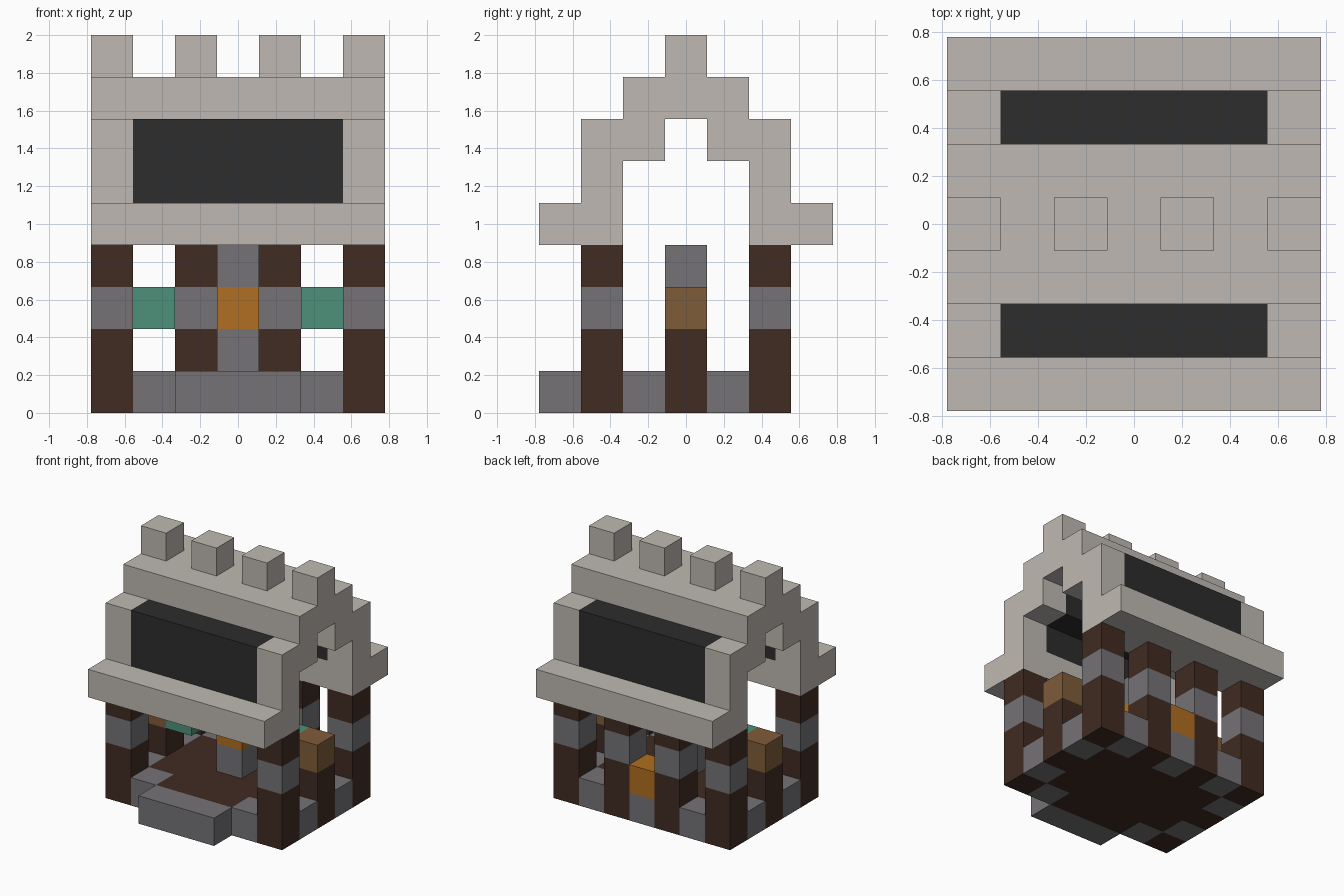
import bpy
import bmesh
from mathutils import Vector

if "Cube" in bpy.data.objects:
    bpy.data.objects.remove(bpy.data.objects["Cube"], do_unlink=True)

U = 2 / 9  # edge of one building block


def material(name, rgb):
    m = bpy.data.materials.new(name)
    m.use_nodes = True
    color = (*rgb, 1)
    m.diffuse_color = color
    m.node_tree.nodes["Principled BSDF"].inputs["Base Color"].default_value = color
    return m


PALE = material("pale_stone", (0.52, 0.485, 0.445))
BLACK = material("black_tile", (0.026, 0.026, 0.026))
BROWN = material("dark_wood", (0.052, 0.025, 0.016))
GREY = material("grey_stone", (0.178, 0.170, 0.182))
GREEN = material("green", (0.076, 0.285, 0.195))
ORANGE = material("orange", (0.434, 0.156, 0.015))
TAN = material("tan_wood", (0.212, 0.107, 0.042))


def block(name, mat, xs, ys, zs):
    """Box over inclusive block ranges; x and y count from the centre, z from the ground."""
    ranges = [(r, r) if isinstance(r, int) else r for r in (xs, ys, zs)]
    lift = Vector((0, 0, 0.5))
    lo = (Vector([r[0] - 0.5 for r in ranges]) + lift) * U
    hi = (Vector([r[1] + 0.5 for r in ranges]) + lift) * U
    bm = bmesh.new()
    bmesh.ops.create_cube(bm, size=1)
    for v in bm.verts:
        v.co = [lo[i] if v.co[i] < 0 else hi[i] for i in range(3)]
    mesh = bpy.data.meshes.new(name)
    bm.to_mesh(mesh)
    bm.free()
    mesh.materials.append(mat)
    ob = bpy.data.objects.new(name, mesh)
    bpy.context.collection.objects.link(ob)
    return ob


def post(name, x, y):
    """Wooden post with a stone band."""
    block(name + "_lower", BROWN, x, y, (0, 1))
    block(name + "_band", GREY, x, y, 2)
    block(name + "_upper", BROWN, x, y, 3)


# Floor and front step
block("floor", BROWN, (-2, 2), (-1, 1), 0)
block("floor_front", BROWN, (-1, 1), -2, 0)
block("front_step", GREY, (-1, 1), -3, 0)
block("back_base", GREY, 0, 2, 0)
block("back_lamp", ORANGE, 0, 2, 1)

# Central pillar
block("pillar_base", GREY, 0, 0, 1)
block("pillar_lamp", ORANGE, 0, 0, 2)
block("pillar_top", GREY, 0, 0, 3)

for side, s in (("left", 1), ("right", -1)):
    # Posts
    post("front_post_" + side, 3 * s, -2)
    post("back_post_" + side, 3 * s, 2)
    post("back_inner_post_" + side, s, 2)
    # Foundation stones
    for label, y in (("front", -2), ("back", 2)):
        block(f"{label}_base_{side}", GREY, 2 * s, y, 0)
    for label, y in (("front", -1), ("back", 1)):
        block(f"side_base_{label}_{side}", GREY, 3 * s, y, 0)
    # Side stand with floating green block
    block("side_stand_" + side, BROWN, 3 * s, 0, (0, 1))
    block("side_stand_top_" + side, TAN, 3 * s, 0, 2)
    block("green_block_" + side, GREEN, 2 * s, 0, 2)

# Stepped roof, the same front and back
for label, t in (("front", -1), ("back", 1)):
    block("roof_eave_" + label, PALE, (-3, 3), tuple(sorted((2 * t, 3 * t))), 4)
    block("roof_panel_" + label, BLACK, (-2, 2), 2 * t, (5, 6))
    block("roof_panel_inner_" + label, BLACK, (-2, 2), t, 6)
    for side, s in (("left", 3), ("right", -3)):
        block(f"gable_{label}_{side}", PALE, s, 2 * t, (5, 6))
        block(f"gable_inner_{label}_{side}", PALE, s, t, 6)

# Ridge with its row of crests
block("roof_ridge", PALE, (-3, 3), (-1, 1), 7)
for n, x in enumerate(range(-3, 4, 2)):
    block(f"ridge_crest_{n + 1}", PALE, x, 0, 8)
